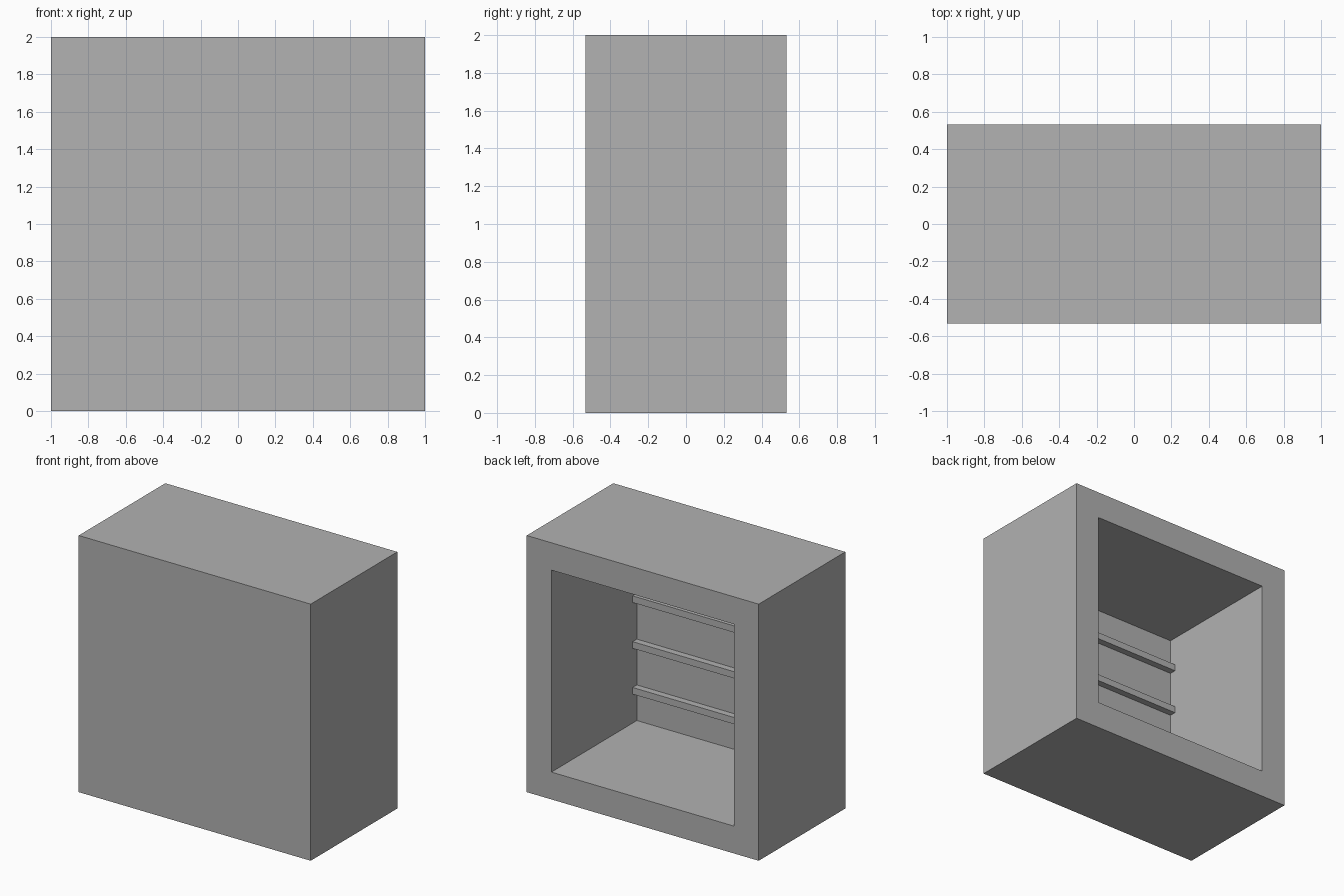
import bpy
import bmesh

# Remove the default cube
cube = bpy.data.objects.get("Cube")
if cube:
    bpy.data.objects.remove(cube, do_unlink=True)

HALF_DEPTH = 0.533
BORDER = 0.213          # thickness of the side walls, floor and ceiling
PANEL = 0.014           # thickness of the front panel
INNER = 1 - BORDER      # half size of the square opening
BAR = 0.052             # bar thickness
PITCH = 0.357           # bar spacing

grey = bpy.data.materials.new("plain grey")
grey.use_nodes = True
colour = (0.445, 0.445, 0.445, 1)
grey.diffuse_color = colour
grey.node_tree.nodes["Principled BSDF"].inputs["Base Color"].default_value = colour


def finish(name, bm):
    mesh = bpy.data.meshes.new(name)
    bm.to_mesh(mesh)
    bm.free()
    mesh.materials.append(grey)
    obj = bpy.data.objects.new(name, mesh)
    bpy.context.collection.objects.link(obj)
    return obj


def box(size, centre):
    bm = bmesh.new()
    bmesh.ops.create_cube(bm, size=1)
    bmesh.ops.scale(bm, vec=size, verts=bm.verts)
    bmesh.ops.translate(bm, vec=centre, verts=bm.verts)
    return bm


# Cabinet: a block whose back face is inset and pushed in almost to the front
bm = box((2, 2 * HALF_DEPTH, 2), (0, 0, 1))
bm.normal_update()
back = max(bm.faces, key=lambda f: f.calc_center_median().y)
bmesh.ops.inset_region(bm, faces=[back], thickness=BORDER, use_even_offset=True)
pocket = bmesh.ops.extrude_discrete_faces(bm, faces=[back])["faces"][0]
bmesh.ops.translate(bm, vec=(0, PANEL - 2 * HALF_DEPTH, 0), verts=pocket.verts)
bmesh.ops.recalc_face_normals(bm, faces=bm.faces)
finish("cabinet_body", bm)

# Four horizontal bars on the inside of the front panel
for i in range(4):
    z = 1 + (i - 1.5) * PITCH
    y = -HALF_DEPTH + PANEL + BAR / 2
    finish(f"inner_bar_{i + 1}", box((2 * INNER, BAR, BAR), (0, y, z)))
